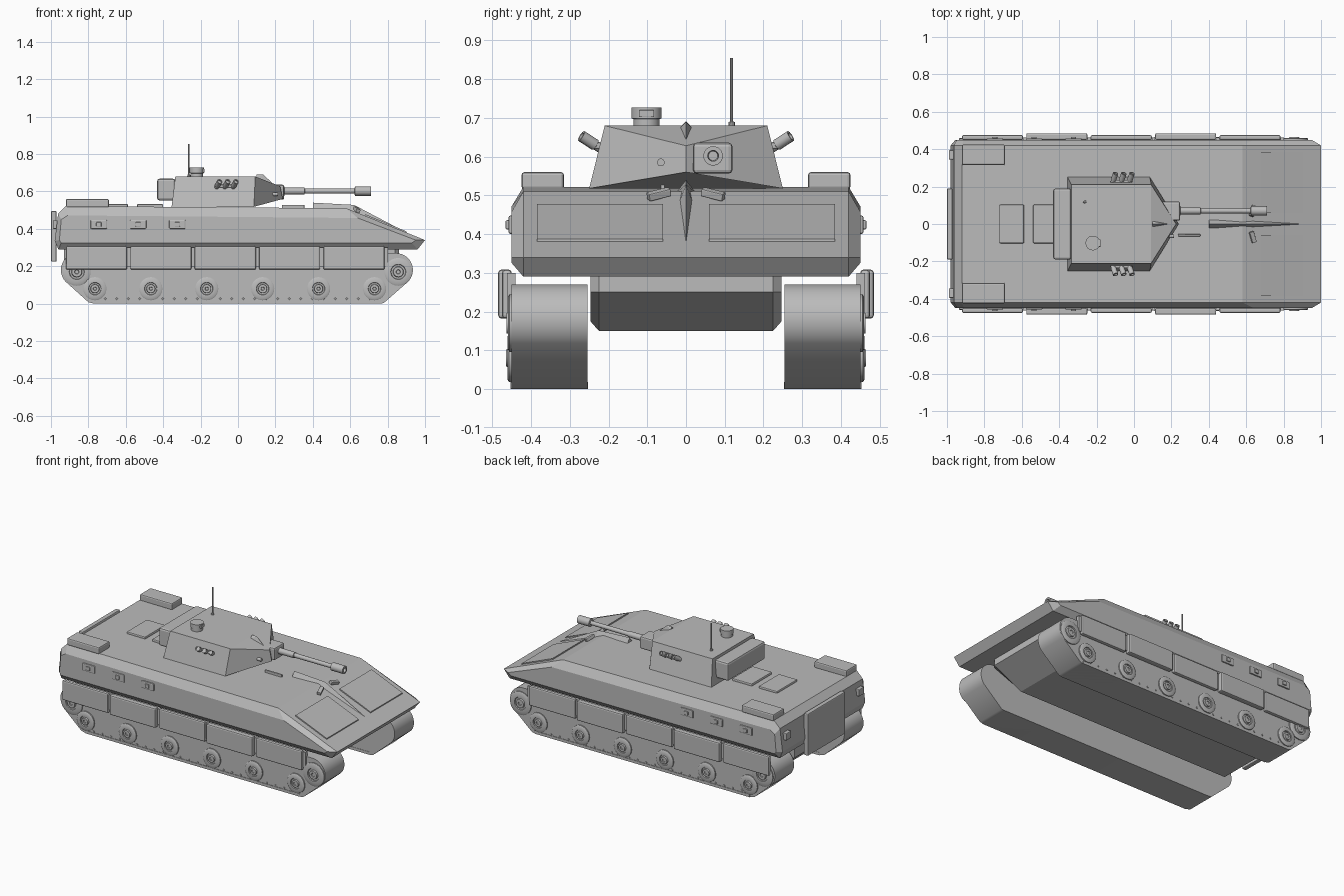
import bpy, bmesh
from math import radians, cos, sin, pi, atan2
from mathutils import Vector

cube = bpy.data.objects.get("Cube")
if cube:
    bpy.data.objects.remove(cube, do_unlink=True)

grey = bpy.data.materials.new("plain grey")
grey.use_nodes = True
GREY = (0.5, 0.5, 0.5, 1)
grey.diffuse_color = GREY
grey.node_tree.nodes["Principled BSDF"].inputs["Base Color"].default_value = GREY


def mesh(name, verts, faces, bevel=0, smooth=False):
    bm = bmesh.new()
    vs = [bm.verts.new(v) for v in verts]
    for f in faces:
        bm.faces.new([vs[i] for i in f])
    bmesh.ops.recalc_face_normals(bm, faces=bm.faces)
    data = bpy.data.meshes.new(name)
    bm.to_mesh(data)
    bm.free()
    data.materials.append(grey)
    ob = bpy.data.objects.new(name, data)
    bpy.context.collection.objects.link(ob)
    if bevel:
        mod = ob.modifiers.new("bevel", 'BEVEL')
        mod.width, mod.segments = bevel, 2
    if smooth:
        bpy.ops.object.select_all(action='DESELECT')
        ob.select_set(True)
        bpy.context.view_layer.objects.active = ob
        bpy.ops.object.shade_smooth_by_angle(angle=radians(35))
    return ob


def loft(name, loops, bevel=0, smooth=False):
    """Skin equal-length loops and cap both ends."""
    n = len(loops[0])
    faces = [list(range(n)), [(len(loops) - 1) * n + i for i in range(n)]]
    for k in range(len(loops) - 1):
        for i in range(n):
            j = (i + 1) % n
            faces.append([k * n + i, k * n + j, (k + 1) * n + j, (k + 1) * n + i])
    return mesh(name, [v for l in loops for v in l], faces, bevel, smooth)


def box(name, x, y, z, bevel=0.006):
    (x0, x1), (y0, y1), (z0, z1) = x, y, z
    ring = [(x0, y0), (x1, y0), (x1, y1), (x0, y1)]
    return loft(name, [[(a, b, c) for a, b in ring] for c in (z0, z1)], bevel)


def turned(name, start, axis, profile, sides=24):
    """Round part along an axis; profile is (distance, radius) pairs."""
    start, axis = Vector(start), Vector(axis).normalized()
    u = axis.orthogonal().normalized()
    v = axis.cross(u)
    loops = [[start + axis * d + (u * cos(2 * pi * i / sides) + v * sin(2 * pi * i / sides)) * r
              for i in range(sides)] for d, r in profile]
    return loft(name, loops, smooth=True)


def side_loop(profile, y):
    return [(x, y, z) for x, z in profile]


# Upper hull: full centre profile with a smaller outer profile for the chamfers
centre = [(-.96, .29), (-.98, .335), (-.962, .48), (-.92, .522), (.58, .51), (1, .34), (.96, .29)]
outer = [(-.945, .325), (-.955, .34), (-.945, .45), (-.91, .472), (.64, .458), (.95, .34), (.93, .325)]
loft("upper_hull", [side_loop(outer, -.45), side_loop(centre, -.42),
                    side_loop(centre, .42), side_loop(outer, .45)])

# Lower hull
belly = [(-.93, .3), (-.93, .21), (-.87, .15), (.66, .15), (.86, .25), (.86, .3)]
belly_side = [(-.91, .3), (-.91, .21), (-.86, .175), (.65, .175), (.84, .25), (.84, .3)]
loft("lower_hull", [side_loop(belly_side, -.247), side_loop(belly, -.225),
                    side_loop(belly, .225), side_loop(belly_side, .247)])

# Track outline: two round ends joined by a flat ground run
R, HUB_Z = .09, .18
track = []
for i in range(15):
    a = radians(90 - i * 9.5)
    track.append((.845 + R * cos(a), HUB_Z + R * sin(a)))
track += [(.78, .004), (.76, 0), (-.77, 0), (-.8, .008)]
for i in range(15):
    a = radians(223 - i * 9.5)
    track.append((-.857 + R * cos(a), HUB_Z + R * sin(a)))

WHEELS = [-.765 + i * .299 for i in range(6)]
disc = [(0, .062), (.008, .062), (.012, .056), (.012, .034), (.006, .032),
        (.006, .024), (.016, .022), (.016, .01), (.012, .008)]

for side, s in (("right", -1), ("left", 1)):
    def span(a, b):
        return tuple(sorted((s * a, s * b)))

    # Running gear
    loft(side + "_track", [side_loop(track, s * .255), side_loop(track, s * .45)], smooth=True)
    box(side + "_ground_pad", (-.77, .76), span(.253, .453), (0, .018), 0)
    for i, x in enumerate(WHEELS):
        turned(f"{side}_road_wheel_{i + 1}", (x, s * .449, .08), (0, s, 0), disc)
    for end, x in (("rear", -.862), ("front", .857)):
        turned(f"{side}_{end}_sprocket", (x, s * .448, .17), (0, s, 0),
               [(d, r * 1.2) for d, r in disc])
    for i in range(24):
        turned(f"{side}_track_bolt_{i + 1}", (-.71 + i * .0615, s * .449, .026), (0, s, 0),
               [(0, .006), (.005, .005)], 8)

    # Skirt panels, every second one standing proud
    for i in range(5):
        x = -.92 + i * .3442
        out = .485 if i % 2 else .475
        box(f"{side}_skirt_{i + 1}", (x, x + .327), span(.45, out), (.182, .308), .008)
        box(f"{side}_skirt_bracket_{i + 1}", (x + .327, x + .345), span(.44, .462), (.2, .3), 0)

    # Side ports and rear lamps
    for i in range(3):
        x = -.788 + i * .21
        box(f"{side}_port_{i + 1}", (x, x + .088), span(.445, .458), (.4, .448), .005)
        box(f"{side}_port_knob_{i + 1}", (x + .03, x + .058), span(.455, .466), (.412, .436), .004)
    box(side + "_rear_lamp", (-.99, -.955), span(.345, .395), (.4, .445), .004)

    # Stowage bin on the rear deck
    box(side + "_stowage_bin", (-.92, -.69), span(.315, .425), (.515, .56), .008)

    # Thin plate following the sloping nose
    slope = [(.68, .466), (.9, .377), (.9, .387), (.68, .478)]
    loft(side + "_nose_plate", [side_loop(slope, s * .06), side_loop(slope, s * .385)])

    # Angled lamp beside the centre ridge
    lamp = box(side + "_nose_lamp", (-.012, .012), (-.03, .03), (-.01, .01), .003)
    lamp.location = (.635, s * .07, .503)
    lamp.rotation_euler = (radians(-14 * s), radians(15), radians(-20 * s))

    # Smoke dischargers
    for i in range(3):
        x = -.115 + i * .044
        turned(f"{side}_smoke_tube_{i + 1}", (x, s * .222, .622), (.35, s, .65),
               [(0, .012), (.014, .012), (.016, .015), (.06, .015), (.06, .01), (.052, .01)], 12)
    box(side + "_smoke_tube_rail", (-.12, -.01), span(.2, .236), (.62, .636), .003)

# Centre ridge down the nose
mesh("nose_ridge", [(.4, -.027, .505), (.4, .027, .505), (.4, 0, .54), (.62, 0, .528),
                    (.64, -.02, .475), (.64, .02, .475), (.94, 0, .36)],
     [(0, 1, 2), (0, 2, 3, 4), (1, 5, 3, 2), (4, 3, 6), (5, 6, 3), (0, 4, 5, 1), (4, 6, 5)])
box("deck_handle", (.235, .355), (-.066, -.054), (.505, .528), .003)

# Rear door, with its hinges
box("rear_door", (-1, -.97), (-.19, .19), (.225, .495), .006)

# Deck hatches
box("rear_deck_hatch", (-.72, -.588), (-.103, .103), (.51, .533), .006)
box("middle_deck_hatch", (-.54, -.4), (-.103, .103), (.51, .533), .006)

# Turret: sloped sides and a wedge-shaped front
mesh("turret", [(-.355, -.25, .518), (.085, -.25, .518), (.085, .25, .518), (-.355, .25, .518),
                (-.335, -.21, .68), (.092, -.21, .68), (.092, .21, .68), (-.335, .21, .68),
                (.24, 0, .56), (.225, 0, .628)],
     [(4, 5, 6, 7), (0, 3, 7, 4), (0, 1, 5, 4), (3, 2, 6, 7), (1, 8, 9, 5), (2, 6, 9, 8),
      (5, 9, 6), (0, 1, 8, 2, 3)])
box("turret_rear_bin", (-.432, -.335), (-.19, .19), (.552, .668), .012)
mesh("turret_front_fin", [(.1, -.015, .675), (.1, .015, .675), (.1, 0, .692), (.135, 0, .69),
                          (.2, 0, .63)],
     [(0, 1, 2), (0, 2, 3), (1, 3, 2), (0, 3, 4), (1, 4, 3), (0, 4, 1)])

# Gun with its mantlet
box("gun_mantlet", (.12, .247), (.018, .12), (.556, .636), .01)
turned("gun_barrel", (.235, .07, .602), (1, 0, 0),
       [(0, .026), (.012, .026), (.014, .019), (.12, .018), (.122, .014), (.388, .013),
        (.39, .025), (.475, .025), (.475, .014), (.44, .012)])
turned("coaxial_gun", (.1, -.065, .585), (1, 0, 0), [(0, .01), (.115, .01)], 12)

# Roof fittings
turned("roof_sight", (-.22, -.102, .675), (0, 0, 1),
       [(0, .034), (.022, .034), (.024, .039), (.052, .039)])
box("roof_sight_window", (-.19, -.178), (-.122, -.082), (.702, .72), .002)
turned("aerial", (-.263, .118, .675), (0, 0, 1),
       [(0, .009), (.014, .008), (.016, .004), (.18, .004)], 10)
